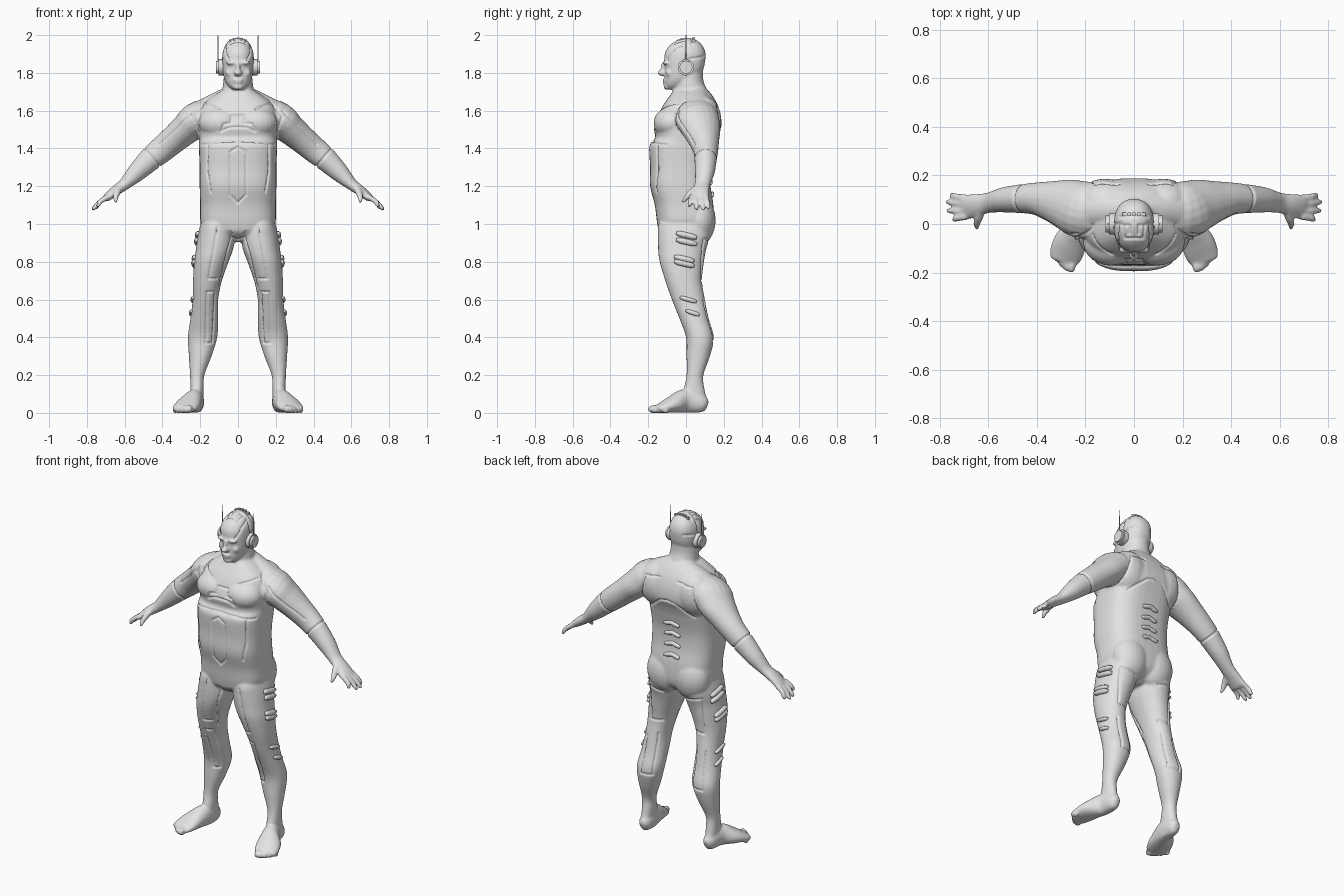
import bpy, bmesh, math
from mathutils import Vector, Matrix
from mathutils.bvhtree import BVHTree
from mathutils.kdtree import KDTree

if "Cube" in bpy.data.objects:
    bpy.data.objects.remove(bpy.data.objects["Cube"])

GREY = bpy.data.materials.new("suit grey")
GREY.diffuse_color = (0.77, 0.77, 0.77, 1)
GREY.use_nodes = True
GREY.node_tree.nodes["Principled BSDF"].inputs["Base Color"].default_value = GREY.diffuse_color


def finish(name, bm):
    bmesh.ops.recalc_face_normals(bm, faces=bm.faces)
    me = bpy.data.meshes.new(name)
    bm.to_mesh(me)
    bm.free()
    me.materials.append(GREY)
    ob = bpy.data.objects.new(name, me)
    bpy.context.collection.objects.link(ob)
    return ob


def spline(st, n=4):
    """Catmull-Rom through a list of tuples."""
    st = [tuple(s) for s in st]
    p = [st[0]] + st + [st[-1]]
    out = []
    for i in range(1, len(p) - 2):
        for k in range(n):
            t = k / n
            out.append([0.5 * (2 * b + (c - a) * t + (2 * a - 5 * b + 4 * c - d) * t * t
                               + (3 * b - a - 3 * c + d) * t ** 3)
                        for a, b, c, d in zip(*p[i - 1:i + 3])])
    return out + [list(st[-1])]


def skin(bm, rings):
    vs = [[bm.verts.new(p) for p in r] for r in rings]
    n = len(vs[0])
    for a, b in zip(vs, vs[1:]):
        for i in range(n):
            bm.faces.new((a[i], a[(i + 1) % n], b[(i + 1) % n], b[i]))
    bm.faces.new(vs[0])
    bm.faces.new(vs[-1])


def stack(bm, st, e=2.0, s=1, n=40):
    """Horizontal sections: z, x0, x1, y front, y back."""
    rings = []
    for z, x0, x1, y0, y1 in spline(st):
        r = []
        for i in range(n):
            a = 2 * math.pi * i / n
            c, d = math.cos(a), math.sin(a)
            c = math.copysign(abs(c) ** (2 / e), c)
            d = math.copysign(abs(d) ** (2 / e), d)
            r.append((s * ((x0 + x1) / 2 + c * (x1 - x0) / 2), (y0 + y1) / 2 + d * (y1 - y0) / 2, z))
        rings.append(r)
    skin(bm, rings)


def tube(bm, st, s=1, n=20, sub=4):
    """Sections along a path: x, y, z, radius up, radius sideways."""
    st = spline(st, sub)
    rings = []
    for i, (x, y, z, ru, rs) in enumerate(st):
        t = Vector(st[min(i + 1, len(st) - 1)][:3]) - Vector(st[max(i - 1, 0)][:3])
        side = t.cross(Vector((0, 0, 1))).normalized()
        up = side.cross(t).normalized()
        r = []
        for k in range(n):
            a = 2 * math.pi * k / n
            p = Vector((x, y, z)) + side * rs * math.cos(a) + up * ru * math.sin(a)
            r.append((p.x * s, p.y, p.z))
        rings.append(r)
    skin(bm, rings)


def ball(bm, c, r, s=1):
    m = Matrix.Translation((c[0] * s, c[1], c[2])) @ Matrix.Diagonal((*r, 1))
    bmesh.ops.create_uvsphere(bm, u_segments=24, v_segments=14, radius=1, matrix=m)


# Body: overlapping muscle volumes fused into one skin
bm = bmesh.new()
torso = [(.905, .03, -.07, .05), (.95, .13, -.135, .12), (1.0, .195, -.152, .145), (1.1, .20, -.165, .145),
         (1.2, .203, -.19, .13), (1.3, .203, -.19, .13), (1.4, .207, -.195, .15), (1.43, .207, -.185, .158),
         (1.46, .208, -.163, .168), (1.51, .21, -.17, .187), (1.57, .21, -.15, .185),
         (1.63, .19, -.12, .168), (1.68, .13, -.085, .14), (1.71, .08, -.065, .115)]
stack(bm, [(z, -w, w, f, b) for z, w, f, b in torso], 2.8)
# Neck and head
neck = [(1.64, .09, -.08, .13), (1.70, .084, -.07, .115), (1.76, .077, -.06, .092), (1.83, .07, -.06, .09)]
stack(bm, [(z, -w, w, f, b) for z, w, f, b in neck])
head = [(1.712, .03, -.10, -.03), (1.735, .054, -.11, .0), (1.77, .073, -.114, .06), (1.82, .082, -.113, .092),
        (1.87, .084, -.115, .102), (1.91, .081, -.11, .102), (1.945, .068, -.087, .087),
        (1.972, .046, -.052, .058), (1.986, .016, -.016, .022)]
stack(bm, [(z, -w, w, f, b) for z, w, f, b in head], 2.3)
ball(bm, (0, -.125, 1.80), (.021, .027, .017))               # nose tip
ball(bm, (0, -.116, 1.825), (.012, .02, .035))               # nose bridge
ball(bm, (0, -.112, 1.763), (.028, .014, .008))              # upper lip
ball(bm, (0, -.110, 1.749), (.024, .014, .008))              # lower lip
ball(bm, (0, -.100, 1.727), (.03, .02, .017))                # chin

leg = [(1.08, .05, .17, -.10, .11), (1.0, .03, .198, -.145, .13), (.94, .018, .213, -.15, .13),
       (.87, .025, .222, -.148, .108), (.8, .05, .232, -.14, .095), (.7, .085, .238, -.11, .085),
       (.6, .105, .24, -.075, .10), (.5, .105, .252, -.035, .12), (.4, .11, .265, 0, .147),
       (.3, .14, .26, .003, .127), (.2, .178, .254, .003, .092), (.13, .182, .252, -.012, .097),
       (.06, .185, .252, -.03, .11), (.008, .192, .243, -.03, .10)]
arm = [(.08, .06, 1.58, .08, .09), (.20, .057, 1.56, .095, .118), (.27, .078, 1.507, .083, .108),
       (.335, .093, 1.452, .075, .086), (.40, .104, 1.397, .07, .068), (.46, .104, 1.347, .064, .06),
       (.53, .10, 1.28, .052, .053), (.57, .093, 1.24, .041, .046), (.605, .086, 1.207, .031, .042),
       (.65, .078, 1.175, .027, .046), (.69, .07, 1.143, .021, .052), (.705, .067, 1.13, .015, .048)]
foot = [(.215, .114, .04, .02, .015), (.217, .087, .048, .047, .036), (.227, 0, .064, .064, .046),
        (.260, -.07, .045, .046, .068), (.280, -.125, .028, .029, .069), (.288, -.155, .02, .02, .058)]
for s in (1, -1):
    stack(bm, leg, 2.15, s)
    tube(bm, arm, s)
    tube(bm, foot, s)
    # Toes
    for i in range(5):
        r = .022 - .002 * i
        ball(bm, (.258 + .019 * i, -.173 + .004 * i * i, r - .002), (r * .8, r * 1.3, r), s)
    # Fingers and thumb
    for y0, y1, x1, z1 in ((.107, .118, .755, 1.078), (.08, .09, .77, 1.07), (.053, .055, .767, 1.073),
                           (.03, .018, .745, 1.088)):
        tube(bm, [(.69, y0, 1.145, .015, .015), (.73, (y0 + y1) / 2, 1.118, .014, .014),
                  (x1 - .006, y1, z1 + .012, .012, .012), (x1, y1, z1, .006, .006)], s, 12)
    tube(bm, [(.63, .06, 1.19, .02, .02), (.64, .025, 1.165, .018, .018), (.648, .0, 1.138, .014, .014),
              (.645, -.02, 1.113, .008, .008)], s, 12)
    # Trapezius, pectorals, shoulder blades, buttocks
    tube(bm, [(.02, .065, 1.70, .04, .05), (.12, .06, 1.655, .04, .06), (.205, .06, 1.61, .04, .07)], s)
    ball(bm, (.095, -.075, 1.535), (.115, .097, .085), s)
    ball(bm, (.12, .09, 1.55), (.12, .097, .13), s)
    ball(bm, (.088, .07, 1.02), (.112, .087, .13), s)
    # Brow and cheekbone
    ball(bm, (.034, -.107, 1.853), (.032, .016, .010), s)
    ball(bm, (.045, -.09, 1.80), (.022, .018, .02), s)
body = finish("body", bm)
mod = body.modifiers.new("fuse", 'REMESH')
mod.mode = 'VOXEL'
mod.voxel_size = 0.006
mod = body.modifiers.new("soften", 'SMOOTH')
mod.factor = 0.5
mod.iterations = 9
dg = bpy.context.evaluated_depsgraph_get()
fused = bpy.data.meshes.new_from_object(body.evaluated_get(dg))
body.modifiers.clear()
body.data = fused
fused.shade_smooth()
bm = bmesh.new()
bm.from_mesh(fused)
TREE = BVHTree.FromBMesh(bm)
bm.free()


# Surface projection of (u, v) outlines
def project(p, way):
    u, v = p
    if way == 'front':
        return TREE.ray_cast(Vector((u, -2, v)), Vector((0, 1, 0)))
    if way == 'back':
        return TREE.ray_cast(Vector((u, 2, v)), Vector((0, -1, 0)))
    if way == 'top':
        return TREE.ray_cast(Vector((u, v, 3)), Vector((0, 0, -1)))
    return TREE.ray_cast(Vector((2, u, v)), Vector((-1, 0, 0)))


def walk(pts, way, step):
    out = []
    for a, b in zip(pts, pts[1:]):
        a, b = Vector(a), Vector(b)
        n = max(1, round((b - a).length / step))
        out += [project(a.lerp(b, k / n), way) for k in range(n)]
    out.append(project(pts[-1], way))
    return [h[0] for h in out if h[0] is not None]


# Panel seams: grooves pressed into the skin
seams = {
    'front': [[(0, 1.41), (.042, 1.38), (.042, 1.155), (0, 1.11)], [(.164, 1.42), (.164, 1.28), (.145, 1.17)],
              [(.195, 1.42), (.1, 1.435), (0, 1.44)], [(.09, 1.49), (.075, 1.53), (.035, 1.535), (.035, 1.575), (0, 1.575)],
              [(.09, 1.49), (.05, 1.51), (0, 1.515)], [(.17, 1.64), (.09, 1.61)],
              [(.17, 1.65), (.235, 1.57), (.21, 1.49)], [(.235, 1.60), (.33, 1.50), (.42, 1.42)],
              [(.11, .98), (.14, .80), (.155, .71), (.11, .71)], [(.03, .95), (.07, .8), (.1, .67)],
              [(.12, .64), (.135, .37), (.17, .37), (.165, .64), (.12, .64)], [(.04, .96), (.035, .93), (0, .915)]],
    'back': [[(.15, 1.42), (.05, 1.50), (0, 1.51)], [(.06, 1.63), (.16, 1.62), (.2, 1.45)],
             [(.08, .90), (.18, .92), (.18, .70), (.11, .70)], [(.13, .62), (.135, .38), (.21, .38), (.2, .6)]],
    'side': [[(-.10, 1.87), (-.06, 1.925), (-.01, 1.95)], [(0, 1.87), (0, 1.965)], [(.0, 1.87), (.09, 1.885)]],
    'top': [[(0, -.06), (.04, -.06), (.045, -.005), (.02, -.005), (.02, -.04)], [(0, .035), (.06, .03)]],
}
marks = [p for way, lines in seams.items() for line in lines for p in walk(line, way, .004)]
# Sleeve cuffs
c, t = Vector((.455, .104, 1.352)), Vector((.7, 0, -.6)).normalized()
u = Vector((0, 1, 0))
v = u.cross(t)
for i in range(120):
    d = u * math.cos(i * math.pi / 60) + v * math.sin(i * math.pi / 60)
    hit = TREE.ray_cast(c + d * .12, -d)[0]
    if hit is not None:
        marks.append(hit)
kd = KDTree(len(marks) * 2)
for i, p in enumerate(marks):
    kd.insert(p, 2 * i)
    kd.insert((-p.x, p.y, p.z), 2 * i + 1)
kd.balance()
dents = []
for vert in fused.vertices:
    d = kd.find(vert.co)[2]
    if d < .008:
        dents.append((vert, vert.co - vert.normal * .009 * (1 - d / .008)))
for vert, co in dents:
    vert.co = co
fused.update()

# Raised bars on the outer legs and lower back
bm = bmesh.new()


def bar(line, way, r, s=1):
    pts = walk(line, way, .02)
    tube(bm, [(*p, r * (.6 if i in (0, len(pts) - 1) else 1), r) for i, p in enumerate(pts)], s, 10, 2)


for s in (1, -1):
    for y0, y1, z in ((-.05, .055, .94), (-.05, .055, .905), (-.06, .04, .815), (-.06, .04, .79),
                      (-.03, .055, .60), (0, .07, .53)):
        bar([(y0, z + .012), (y1, z - .012)], 'side', .016 if z > .7 else .012, s)
for z in (1.35, 1.285, 1.22, 1.155):
    bar([(-.05, z - .006), (0, z + .006), (.05, z - .006)], 'back', .013)
finish("raised_bars", bm).data.shade_smooth()

# Ear pads with antennas
for s, side in ((1, "right"), (-1, "left")):
    bm = bmesh.new()
    for x, r, d in ((.088, .043, .03), (.108, .034, .018)):
        bmesh.ops.create_cone(bm, cap_ends=True, segments=28, radius1=r, radius2=r, depth=d,
                              matrix=Matrix.Translation((s * x, 0, 1.83)) @ Matrix.Rotation(math.pi / 2, 4, 'Y'))
    bmesh.ops.create_cone(bm, cap_ends=True, segments=8, radius1=.004, radius2=.0015, depth=.15,
                          matrix=Matrix.Translation((s * .106, 0, 1.925)))
    ob = finish(side + "_ear_pad", bm)
    bev = ob.modifiers.new("round", 'BEVEL')
    bev.width, bev.segments = .005, 2
    bev.limit_method = 'ANGLE'
# Studs across the crown
bm = bmesh.new()
for i in range(-2, 3):
    p = project((i * .02, .04), 'top')[0]
    bmesh.ops.create_cube(bm, size=.014, matrix=Matrix.Translation(p))
finish("head_studs", bm)
